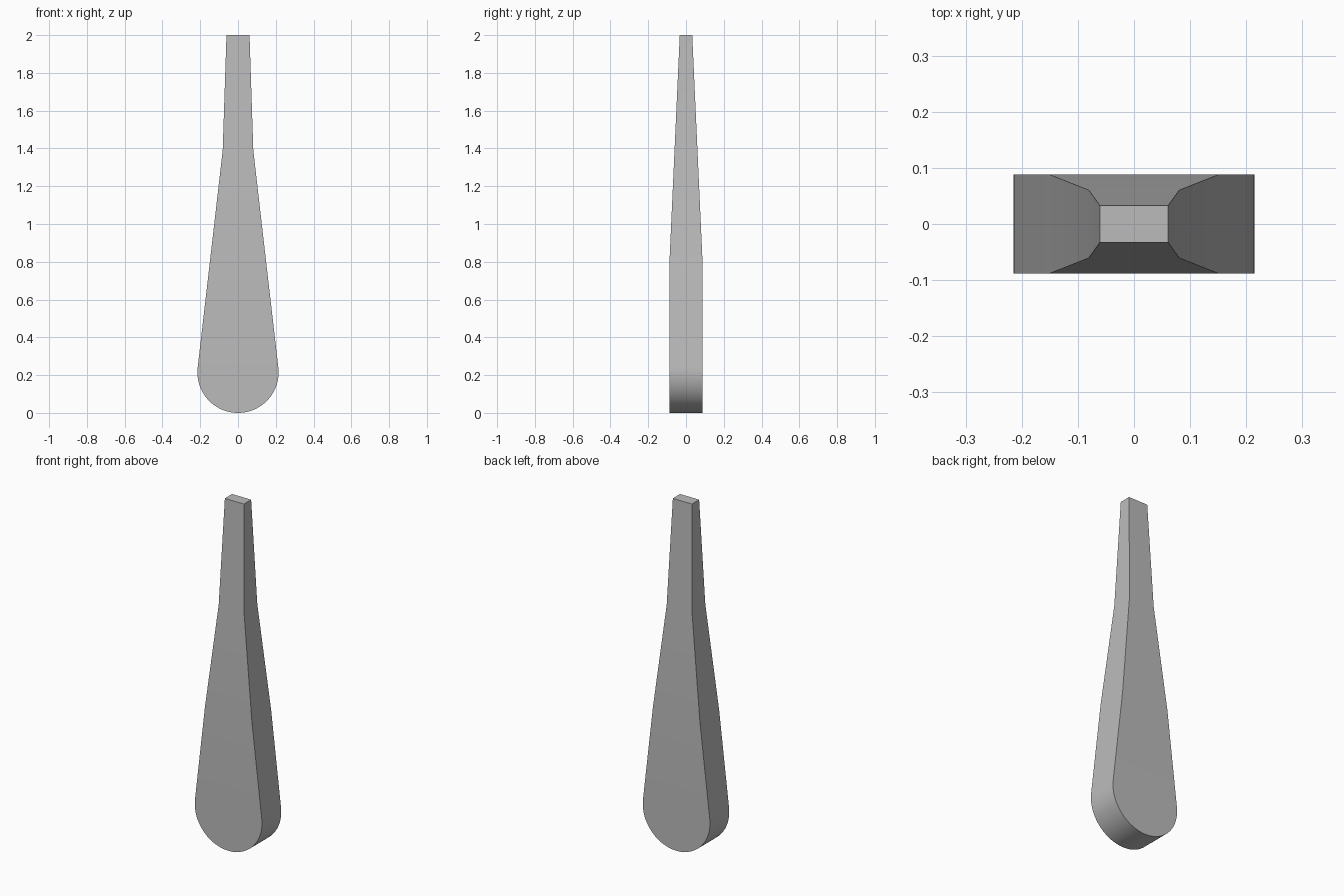
import bpy, bmesh, math

cube = bpy.data.objects.get("Cube")
if cube:
    bpy.data.objects.remove(cube)

grey = bpy.data.materials.new("plain_grey")
grey.use_nodes = True
colour = (0.5, 0.5, 0.5, 1)
grey.diffuse_color = colour
grey.node_tree.nodes["Principled BSDF"].inputs["Base Color"].default_value = colour

RADIUS = 0.215     # rounded foot
STEPS = 24
TANGENT = math.radians(6.6)

# Half outline as (half width, height): rounded foot, then tapering shaft
outline = []
for i in range(STEPS + 1):
    a = -math.pi / 2 + (math.pi / 2 + TANGENT) * i / STEPS
    outline.append((RADIUS * math.cos(a), RADIUS + RADIUS * math.sin(a)))
outline += [(0.15, 0.79), (0.081, 1.39), (0.061, 2.0)]


def half_depth(z):
    """Constant thickness low down, then an even taper to the tip."""
    return 0.088 - 0.055 * max(0, (z - 0.79) / 1.21)


bm = bmesh.new()


def corner(x, y_side, z):
    return bm.verts.new((x, y_side * half_depth(z), z))


# The foot starts as a single edge; every other level is a rectangle
x0, z0 = outline[0]
front, back = corner(0, -1, z0), corner(0, 1, z0)
previous = [front, front, back, back]
for x, z in outline[1:]:
    ring = [corner(-x, -1, z), corner(x, -1, z), corner(x, 1, z), corner(-x, 1, z)]
    for k in range(4):
        n = (k + 1) % 4
        loop = [previous[k], previous[n], ring[n], ring[k]]
        bm.faces.new(list(dict.fromkeys(loop)))
    previous = ring
bm.faces.new(previous)   # flat tip
bmesh.ops.recalc_face_normals(bm, faces=bm.faces)

mesh = bpy.data.meshes.new("tapered_leg")
bm.to_mesh(mesh)
bm.free()
mesh.materials.append(grey)
leg = bpy.data.objects.new("tapered_leg", mesh)
bpy.context.collection.objects.link(leg)

# Smooth foot, crisp long edges
bpy.ops.object.select_all(action='DESELECT')
leg.select_set(True)
bpy.context.view_layer.objects.active = leg
bpy.ops.object.shade_smooth_by_angle(angle=math.radians(30))
